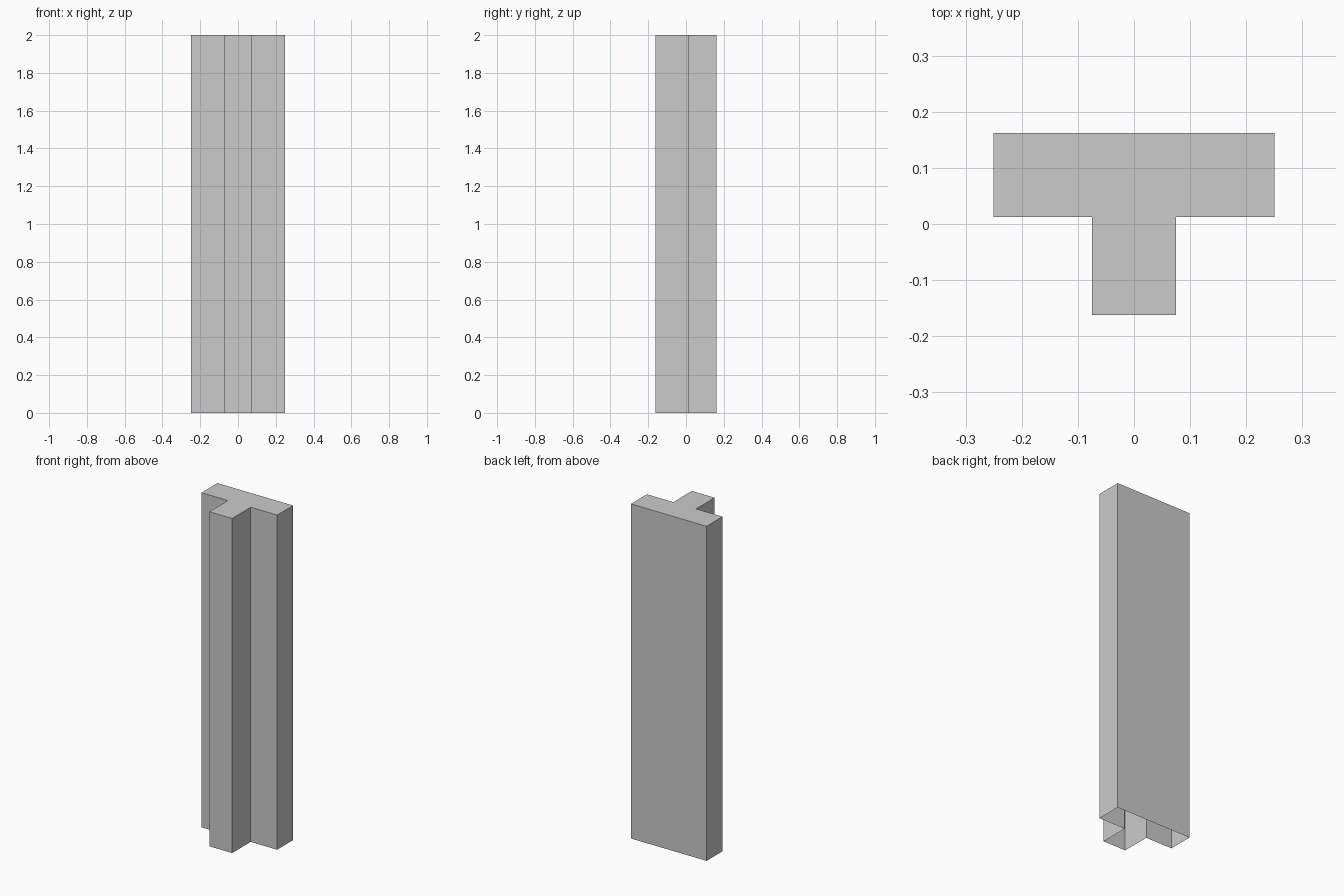
import bpy, bmesh

if "Cube" in bpy.data.objects:
    bpy.data.objects.remove(bpy.data.objects["Cube"])

HEIGHT = 2.0
HALF_WIDTH, HALF_DEPTH = 0.25, 0.1625   # overall T size
HALF_STEM, SHOULDER = 0.075, 0.0125     # stem half width, front of the flange

# T cross-section: right half, then mirrored to the left (counter-clockwise)
right = [(HALF_STEM, -HALF_DEPTH), (HALF_STEM, SHOULDER),
         (HALF_WIDTH, SHOULDER), (HALF_WIDTH, HALF_DEPTH)]
profile = right + [(-x, y) for x, y in reversed(right)]

# Shell: side walls and top cap, open underneath
bm = bmesh.new()
bottom = [bm.verts.new((x, y, 0)) for x, y in profile]
top = [bm.verts.new((x, y, HEIGHT)) for x, y in profile]
n = len(profile)
for i in range(n):
    j = (i + 1) % n
    bm.faces.new((bottom[i], bottom[j], top[j], top[i]))
bm.faces.new(top)

mesh = bpy.data.meshes.new("t_column")
bm.to_mesh(mesh)
bm.free()
column = bpy.data.objects.new("t_column", mesh)
bpy.context.collection.objects.link(column)
